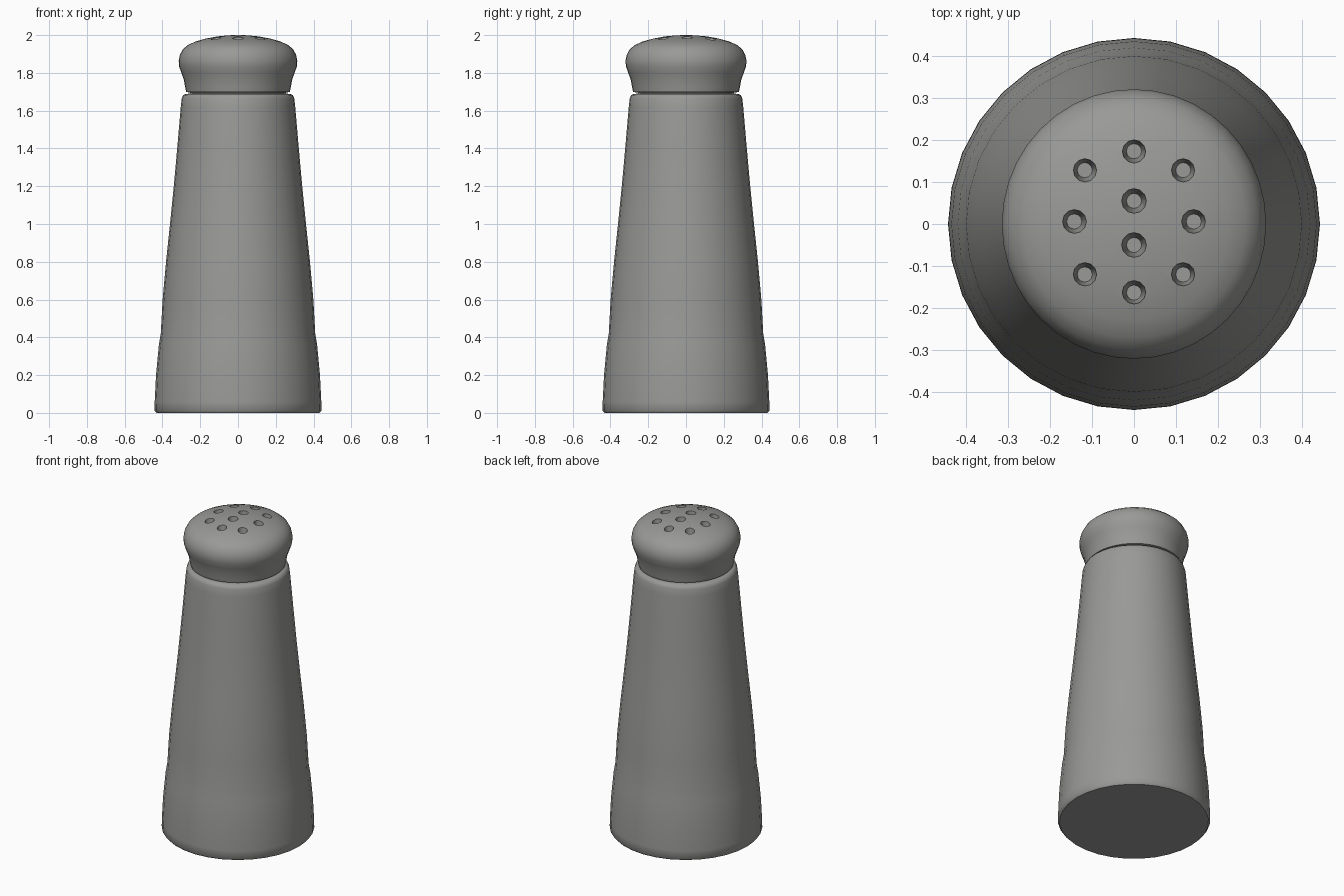
import bpy, bmesh, math

if "Cube" in bpy.data.objects:
    bpy.data.objects.remove(bpy.data.objects["Cube"])

grey = bpy.data.materials.new("stone grey")
grey.diffuse_color = (0.32, 0.32, 0.31, 1)
grey.use_nodes = True
grey.node_tree.nodes["Principled BSDF"].inputs["Base Color"].default_value = grey.diffuse_color


def lathe(name, profile, sides, y_scale=1.0):
    """Spin a radius/height profile into a closed solid."""
    bm = bmesh.new()
    rings = []
    for r, z in profile:
        rings.append([bm.verts.new((r * math.cos(2 * math.pi * i / sides),
                                    y_scale * r * math.sin(2 * math.pi * i / sides), z))
                      for i in range(sides)])
    for a, b in zip(rings, rings[1:]):
        for i in range(sides):
            j = (i + 1) % sides
            bm.faces.new((a[i], a[j], b[j], b[i]))
    bm.faces.new(rings[0][::-1])
    bm.faces.new(rings[-1])
    bmesh.ops.recalc_face_normals(bm, faces=bm.faces)
    mesh = bpy.data.meshes.new(name)
    bm.to_mesh(mesh)
    bm.free()
    obj = bpy.data.objects.new(name, mesh)
    bpy.context.collection.objects.link(obj)
    mesh.materials.append(grey)
    return obj


def smooth(obj, degrees):
    bpy.ops.object.select_all(action='DESELECT')
    obj.select_set(True)
    bpy.context.view_layer.objects.active = obj
    bpy.ops.object.shade_smooth_by_angle(angle=math.radians(degrees))


# Tapered body with a small neck under the cap
body = lathe("shaker_body", [
    (0.432, 0.0), (0.442, 0.012), (0.441, 0.06), (0.434, 0.2), (0.419, 0.36),
    (0.409, 0.42), (0.399, 0.6), (0.381, 0.8), (0.360, 1.0), (0.340, 1.2),
    (0.322, 1.4), (0.303, 1.62), (0.298, 1.665), (0.290, 1.683), (0.275, 1.689),
    (0.255, 1.690), (0.25, 1.71)], 32)
smooth(body, 50)

# Domed cap
cap = lathe("shaker_cap", [
    (0.262, 1.697), (0.275, 1.70), (0.280, 1.725), (0.287, 1.765), (0.300, 1.80),
    (0.312, 1.835), (0.314, 1.865), (0.308, 1.895), (0.292, 1.925), (0.265, 1.948),
    (0.225, 1.966), (0.17, 1.982), (0.11, 1.993), (0.05, 1.999), (0.01, 2.0)], 40, 1.02)

# Pouring holes: steep pits cut into the dome
holes = [(0, 0.173), (0, 0.055), (0, -0.05), (0, -0.163)]
for s in (-1, 1):
    holes += [(s * 0.117, 0.128), (s * 0.142, 0.006), (s * 0.117, -0.12)]
bm = bmesh.new()
for x, y in holes:
    cone = bmesh.ops.create_cone(bm, cap_ends=True, segments=12, radius1=0.018,
                                 radius2=0.035, depth=0.16)
    bmesh.ops.translate(bm, verts=cone["verts"], vec=(x, y, 1.97))
mesh = bpy.data.meshes.new("hole_cutter")
bm.to_mesh(mesh)
bm.free()
mesh.materials.append(grey)
cutter = bpy.data.objects.new("hole_cutter", mesh)
bpy.context.collection.objects.link(cutter)
cutter.hide_render = True

mod = cap.modifiers.new("holes", 'BOOLEAN')
mod.operation = 'DIFFERENCE'
mod.solver = 'EXACT'
mod.object = cutter
bpy.context.view_layer.objects.active = cap
bpy.ops.object.modifier_apply(modifier=mod.name)
bpy.data.objects.remove(cutter)
smooth(cap, 45)
